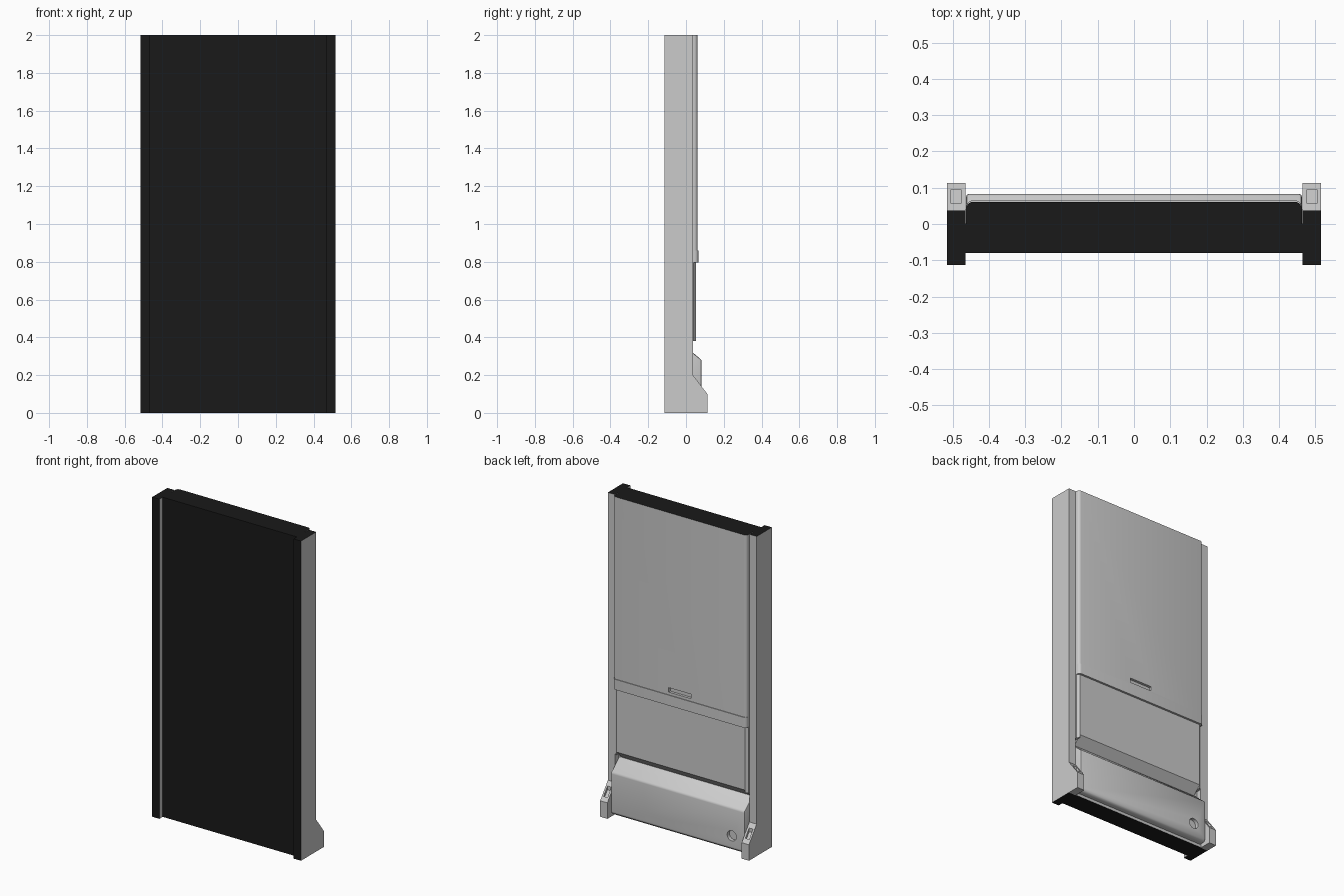
import bpy, bmesh, math
from mathutils import Vector

if "Cube" in bpy.data.objects:
    bpy.data.objects.remove(bpy.data.objects["Cube"])

black = bpy.data.materials.new("black")
black.diffuse_color = (0.01, 0.01, 0.01, 1)
black.use_nodes = True
black.node_tree.nodes["Principled BSDF"].inputs["Base Color"].default_value = black.diffuse_color
grey = bpy.data.materials.new("grey")
grey.diffuse_color = (0.6, 0.6, 0.6, 1)
grey.use_nodes = True
grey.node_tree.nodes["Principled BSDF"].inputs["Base Color"].default_value = grey.diffuse_color


def extrude(name, profile, axis, a, b, dark=True):
    """Extrude a 2D profile along x (profile y,z) or z (profile x,y)."""
    def point(p, t):
        return (t, p[0], p[1]) if axis == 'x' else (p[0], p[1], t)
    bm = bmesh.new()
    rings = [[bm.verts.new(point(p, t)) for p in profile] for t in (a, b)]
    bm.faces.new(rings[0])
    bm.faces.new(rings[1])
    n = len(profile)
    for i in range(n):
        j = (i + 1) % n
        bm.faces.new((rings[0][i], rings[0][j], rings[1][j], rings[1][i]))
    bmesh.ops.recalc_face_normals(bm, faces=bm.faces)
    # black front, top end and underside
    for f in bm.faces:
        c = f.calc_center_median()
        end = (f.normal.z > 0.9 and c.z > 1.99) or (f.normal.z < -0.9 and c.z < 0.01)
        f.material_index = int(dark and (end or (f.normal.y < -0.9 and c.y < -0.05)))
    me = bpy.data.meshes.new(name)
    bm.to_mesh(me)
    bm.free()
    me.materials.append(grey)
    me.materials.append(black)
    ob = bpy.data.objects.new(name, me)
    bpy.context.collection.objects.link(ob)
    return ob


def apply(ob, mod):
    bpy.context.view_layer.objects.active = ob
    bpy.ops.object.modifier_apply(modifier=mod.name)


def cut(ob, cutter):
    m = ob.modifiers.new("cut", 'BOOLEAN')
    m.operation = 'DIFFERENCE'
    m.solver = 'EXACT'
    m.object = cutter
    apply(ob, m)
    bpy.data.objects.remove(cutter)


def bevel(ob, width, segments=2):
    m = ob.modifiers.new("bevel", 'BEVEL')
    m.width = width
    m.segments = segments
    m.limit_method = 'ANGLE'
    m.angle_limit = math.radians(30)
    apply(ob, m)


def rect(a0, a1, b0, b1):
    return [(a0, b0), (a1, b0), (a1, b1), (a0, b1)]


def rounded_panel(half, y0, y1, r):
    """Plan outline with two rounded back corners."""
    right = [(half, y0)]
    for k in range(5):
        t = math.pi / 2 * k / 4
        right.append((half - r + r * math.cos(t), y1 - r + r * math.sin(t)))
    return right + [(-x, y) for x, y in reversed(right)]


# wall core, upper panel and the raised band beneath it
extrude("wall_core", rect(-0.08, 0.002, 0, 2), 'x', -0.465, 0.465)
upper = extrude("upper_panel", rounded_panel(0.462, 0.0, 0.061, 0.018), 'z', 0.86, 2)
extrude("band", rounded_panel(0.462, 0.0, 0.065, 0.018), 'z', 0.795, 0.86)

# finger slot in the upper panel
cut(upper, extrude("slot_cutter", rect(0.045, 0.1, 0.877, 0.905), 'x', -0.077, 0.077, False))

# middle panel with a sloped lower edge, framed by side strips
extrude("middle_panel", [(0.0, 0.80), (0.052, 0.80), (0.052, 0.40), (0.0, 0.348)],
        'x', -0.445, 0.445)
for s in (-1, 1):
    extrude("middle_strip", [(s * 0.445, 0.0), (s * 0.445, 0.052), (s * 0.455, 0.042),
                             (s * 0.462, 0.04), (s * 0.462, 0.0)], 'z', 0.38, 0.80)

# lower box with a sloped top
lower = extrude("lower_box", [(-0.005, 0.355), (0.035, 0.32), (0.083, 0.28), (0.083, 0.03),
                              (0.07, 0.018), (-0.005, 0.018)], 'x', -0.463, 0.463)
bevel(lower, 0.008)

# round socket in the lower box
ring = [(math.cos(2 * math.pi * k / 24), math.sin(2 * math.pi * k / 24)) for k in range(24)]
socket = extrude("socket_cutter", [(0.032 * c, 0.032 * s) for c, s in ring], 'z', -0.022, 0.03, False)
socket.rotation_euler = (-math.pi / 2, 0, 0)
socket.location = (-0.375, 0.083, 0.107)
bpy.context.view_layer.update()
cut(lower, socket)

# sill under the lower box
extrude("sill", rect(0.0, 0.04, 0, 0.02), 'x', -0.465, 0.465)

# side posts and pocketed feet
for s, side in ((-1, "left"), (1, "right")):
    extrude(side + "_post", rect(-0.113, 0.037, 0, 2), 'x', s * 0.465, s * 0.515)
    foot = extrude(side + "_foot", [(0.037, 0), (0.113, 0), (0.113, 0.1), (0.037, 0.2)],
                   'x', s * 0.465, s * 0.515, False)
    cut(foot, extrude("pocket_cutter", [(0.057, 0.15), (0.095, 0.1), (0.095, 0.21), (0.057, 0.21)],
                      'x', s * 0.477, s * 0.504, False))

# smooth the rounded parts, keeping hard edges
for ob in bpy.context.scene.objects:
    ob.select_set(True)
bpy.ops.object.shade_smooth_by_angle(angle=math.radians(30))
